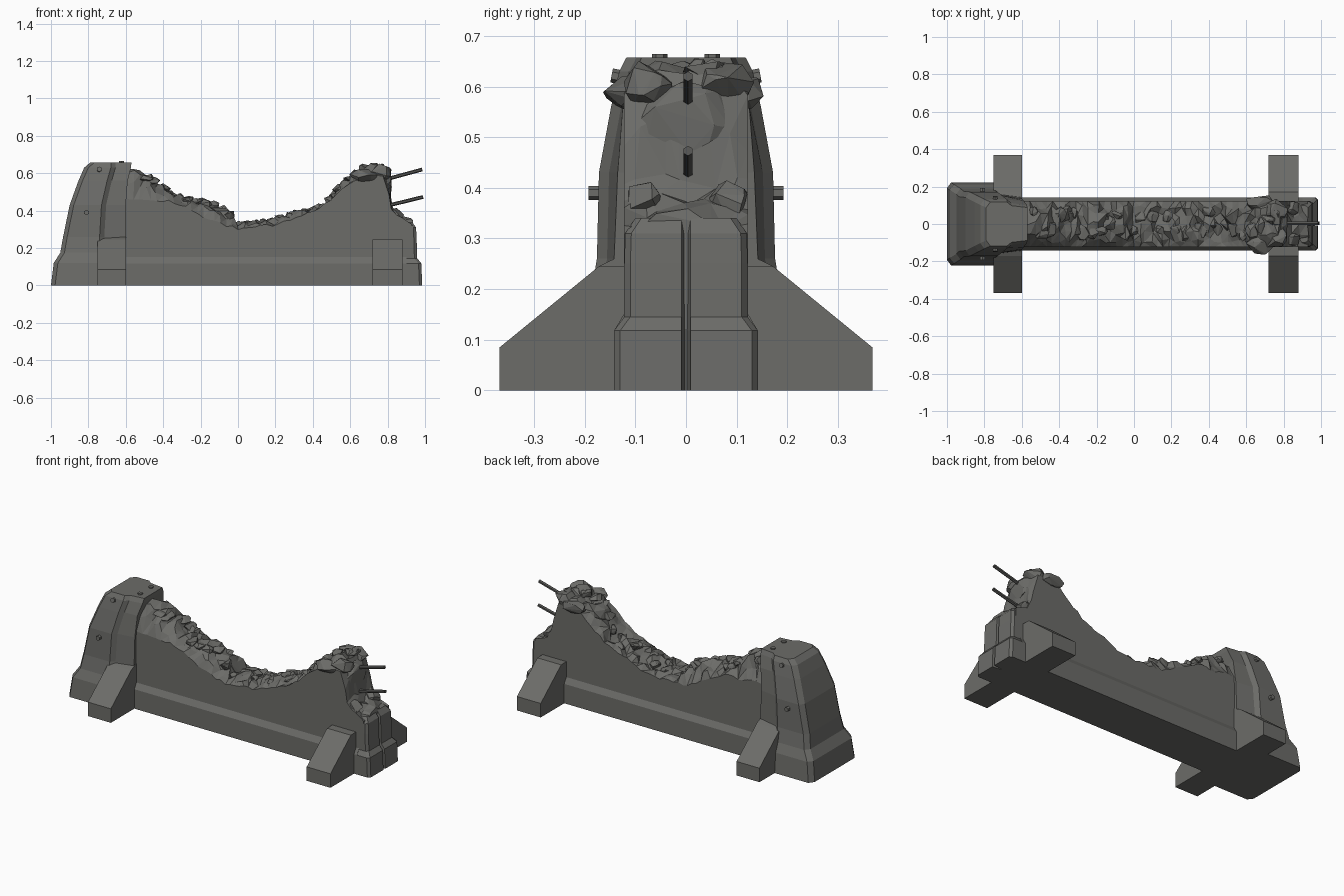
import bpy, bmesh, random
from mathutils import Vector

random.seed(7)
cube = bpy.data.objects.get("Cube")
if cube:
    bpy.data.objects.remove(cube, do_unlink=True)


def material(name, colour):
    m = bpy.data.materials.new(name)
    m.use_nodes = True
    m.diffuse_color = colour
    m.node_tree.nodes["Principled BSDF"].inputs["Base Color"].default_value = colour
    return m


CONCRETE = material("grey concrete", (0.15, 0.15, 0.14, 1))
STEEL = material("dark steel", (0.09, 0.09, 0.085, 1))


def finish(bm, name, mat=CONCRETE):
    bmesh.ops.recalc_face_normals(bm, faces=bm.faces)
    me = bpy.data.meshes.new(name)
    bm.to_mesh(me)
    bm.free()
    me.materials.append(mat)
    ob = bpy.data.objects.new(name, me)
    bpy.context.collection.objects.link(ob)
    return ob


def loft(rings, name, mat=CONCRETE, triangles=False):
    """Skin a list of equal-length closed rings and cap both ends."""
    bm = bmesh.new()
    rows = [[bm.verts.new(p) for p in r] for r in rings]
    n = len(rows[0])
    for a, b in zip(rows, rows[1:]):
        for i in range(n):
            j = (i + 1) % n
            bm.faces.new((a[i], a[j], b[j], b[i]))
    bm.faces.new(rows[0])
    bm.faces.new(rows[-1])
    if triangles:
        bmesh.ops.triangulate(bm, faces=bm.faces)
    return finish(bm, name, mat)


def interp(points, x):
    for (xa, za), (xb, zb) in zip(points, points[1:]):
        if x <= xb:
            return za + (zb - za) * max(0, (x - xa) / (xb - xa))
    return points[-1][1]


def chunk(name, centre, size, count=14):
    """Angular broken stone: the hull of a few random points."""
    bm = bmesh.new()
    for _ in range(count):
        d = Vector([random.gauss(0, 1) for _ in range(3)]).normalized()
        bm.verts.new([c + s * v for c, s, v in zip(centre, size, d)])
    res = bmesh.ops.convex_hull(bm, input=bm.verts)
    junk = {g for g in res["geom_interior"] + res["geom_unused"]
            if isinstance(g, bmesh.types.BMVert)}
    bmesh.ops.delete(bm, geom=list(junk), context='VERTS')
    return finish(bm, name)


def bar(name, start, end, radius, sides, mat):
    a, b = Vector(start), Vector(end)
    bm = bmesh.new()
    bmesh.ops.create_cone(bm, cap_ends=True, segments=sides, radius1=radius,
                          radius2=radius, depth=(b - a).length)
    ob = finish(bm, name, mat)
    ob.location = (a + b) / 2
    ob.rotation_euler = (b - a).to_track_quat('Z', 'Y').to_euler()
    return ob


# Broken wall: crest line along the middle, lower line along the two faces
crest = [(-0.62, .63), (-0.57, .62), (-0.46, .58), (-0.4, .54), (-0.34, .49),
         (-0.22, .46), (-0.1, .43), (-0.05, .41), (0, .33), (0.18, .35), (0.3, .39),
         (0.47, .43), (0.53, .52), (0.6, .59), (0.68, .64), (0.8, .65),
         (0.82, .42), (0.87, .36), (0.93, .34)]
edge = [(-0.62, .47), (-0.35, .45), (-0.22, .39), (-0.1, .33), (0, .31), (0.2, .33),
        (0.45, .42), (0.6, .55), (0.72, .6), (0.79, .59), (0.825, .38), (0.93, .33)]
columns = [-1, -0.72, -0.38, 0, 0.38, 0.72, 1]
HALF = 0.122
xs = [-0.62 + i * 0.031 for i in range(46)] + [0.808, 0.82, 0.85, 0.88, 0.93]
rings = []
for x in xs:
    if 0.78 < x < 0.805:
        x = 0.795
    ring = [(x, -HALF, 0)]
    for c in columns:
        top, low = interp(crest, x), interp(edge, x)
        inner = 1 - abs(c) ** 2.2
        rough = 0.012 + 0.016 * inner
        ring.append((x + random.uniform(-.009, .009) * (abs(c) < 1),
                     c * HALF + random.uniform(-.014, .014) * (abs(c) < 1),
                     low + (top - low) * inner + random.uniform(-rough, rough * .7)))
    ring.append((x, HALF, 0))
    rings.append(ring)
loft(rings, "broken_wall", triangles=True)

# Stones along the broken crest
for i in range(30):
    x = -0.54 + i * 0.045
    y = random.uniform(-.075, .075)
    f = 1 - (abs(y) / HALF) ** 2.2
    z = interp(edge, x) * (1 - f) + interp(crest, x) * f
    if x < 0.78:
        chunk("crest_stone", (x, y, z - .012),
              (random.uniform(.03, .05), random.uniform(.03, .055), .028))

# Overhanging broken head beside the steel bars
for s in (-1, 1):
    chunk("overhang_stone", (0.675, s * 0.115, 0.59), (0.08, 0.05, 0.035), 22)
    chunk("head_stone", (0.755, s * 0.075, 0.605), (0.07, 0.06, 0.048), 22)
    chunk("shoulder_stone", (0.845, s * 0.085, 0.37), (0.05, 0.04, 0.045), 18)
chunk("head_face_stone", (0.785, 0, 0.53), (0.045, 0.1, 0.08), 24)

# Plinth with sloped upper edges
profile = [(-.142, 0), (-.142, .118), (-.12, .155), (.12, .155), (.142, .118), (.142, 0)]
loft([[(x, y, z) for y, z in profile] for x in (-0.65, 0.9)], "plinth")

# Wall end in two halves with a narrow crack between them
for s in (-1, 1):
    levels = [(0, .985, .142), (.118, .98, .142), (.145, .958, .122),
              (.25, .955, .122), (.31, .952, .12), (.34, .93, .1)]
    loft([[(.86, 0, z), (.915, 0, z), (x, s * .009, z), (x, s * (w - .012), z),
           (x - .015, s * w, z), (.86, s * w, z)] for z, x, w in levels], "wall_end_half")

# Pillar: z, back x, corner x, front x, half widths at the corner and the wall side
levels = [(0, -1, -.74, -.6, .222, .15), (.12, -.985, -.74, -.6, .212, .148),
          (.175, -.95, -.74, -.6, .19, .145), (.26, -.935, -.74, -.6, .176, .142),
          (.43, -.9, -.73, -.6, .172, .135), (.56, -.853, -.7, -.59, .148, .125),
          (.63, -.822, -.68, -.572, .132, .1), (.657, -.79, -.68, -.57, .118, .088)]
rings = []
for z, xa, xb, xc, w, v in levels:
    side = [(xa, w - .03), (xa + .022, w), (xb, w), (xb + .025, w - .02), (xc, v)]
    rings.append([(x, y, z) for x, y in side] + [(x, -y, z) for x, y in reversed(side)])
loft(rings, "pillar")

# Four sloped buttress feet
for name, xa, xb, top in (("pillar_foot", -.752, -.598, .268), ("end_foot", .72, .88, .246)):
    for s in (-1, 1):
        shape = [(.08, 0), (.368, 0), (.368, .085), (.172, .245), (.125, top), (.08, top)]
        loft([[(x, s * y, z) for y, z in shape] for x in (xa, xb)], name)

# Hexagonal bolts on the pillar sides and top
for s in (-1, 1):
    bar("side_bolt", (-.81, s * .15, .39), (-.81, s * .193, .39), .014, 6, CONCRETE)
    bar("upper_bolt", (-.742, s * .11, .615), (-.742, s * .147, .622), .014, 6, CONCRETE)
    bar("top_bolt", (-.622, s * .052, .64), (-.622, s * .052, .664), .015, 6, CONCRETE)

# Bent-out reinforcing bars
bar("upper_steel_bar", (.74, .004, .553), (.985, .004, .62), .01, 6, STEEL)
bar("lower_steel_bar", (.74, .004, .412), (.99, .004, .473), .01, 6, STEEL)
